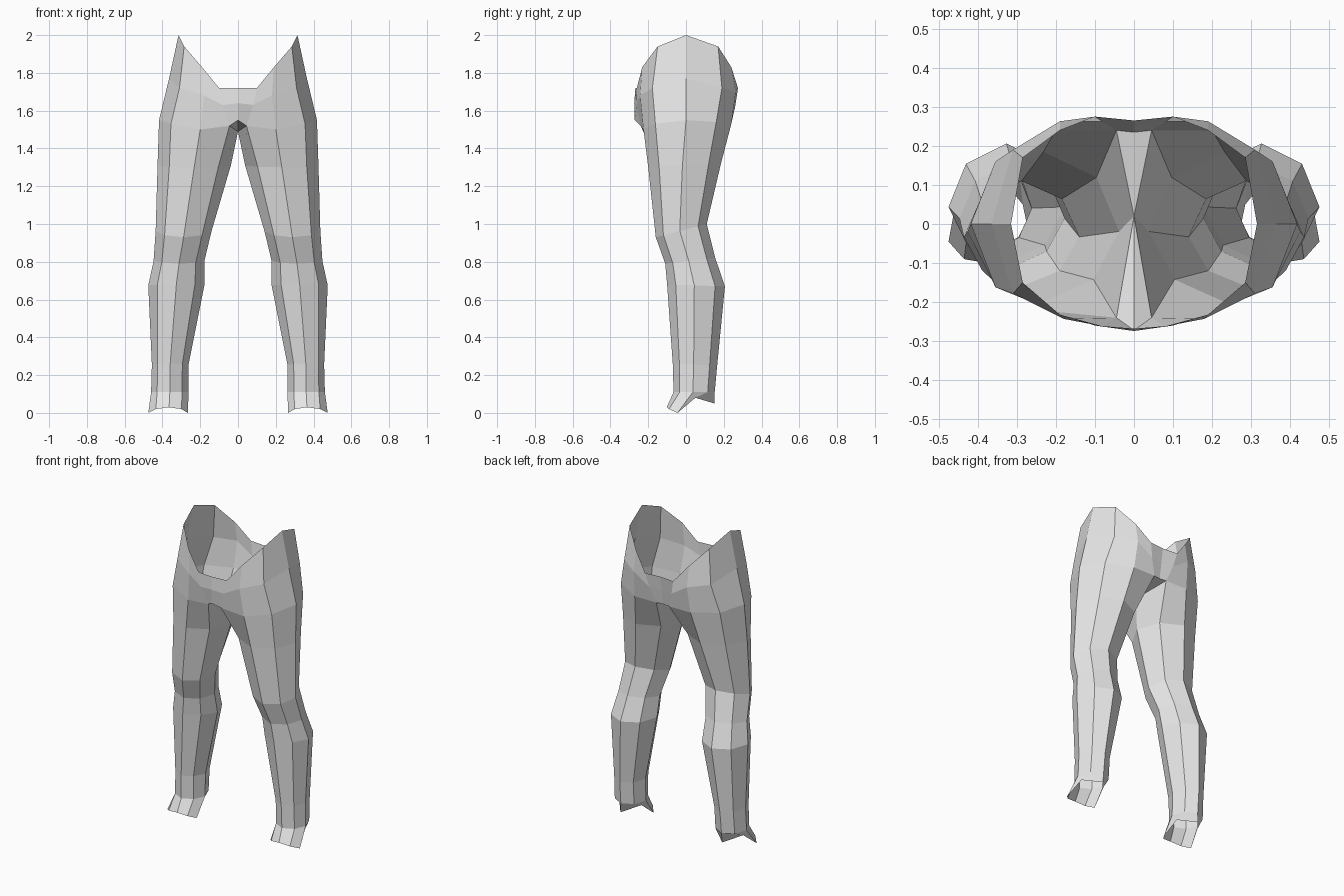
import bpy
import bmesh

# Remove the default cube only
default_cube = bpy.data.objects.get("Cube")
if default_cube:
    bpy.data.objects.remove(default_cube, do_unlink=True)


def make_material(name, colour):
    material = bpy.data.materials.new(name)
    material.use_nodes = True
    material.diffuse_color = colour
    for node in material.node_tree.nodes:
        if node.type == "BSDF_PRINCIPLED":
            node.inputs["Base Color"].default_value = colour
    return material


def add_row(bm, points):
    return [bm.verts.new(point) for point in points]


def bridge(bm, lower, upper, closed=False):
    """Join two rows of vertices with a band of quads facing outwards."""
    count = len(lower)
    for i in range(count if closed else count - 1):
        j = (i + 1) % count
        bm.faces.new((lower[i], lower[j], upper[j], upper[i]))


# Leg cross-section as fractions of width and depth: starts at the inner side,
# then runs round the front, the outer side and the back
LEG_SECTION = [(0, .47), (.17, .15), (.5, 0), (.84, .15),
               (1, .47), (.85, .83), (.5, 1), (.15, .83)]


def leg_ring(inner, outer, front, back, z_front, z_back):
    """Fit the leg section to a box, tilted from front height to back height."""
    return [(inner + (outer - inner) * u,
             front + (back - front) * v,
             z_front + (z_back - z_front) * v) for u, v in LEG_SECTION]


# Rows of the left hip panel, from the front centre round to the back centre
waist_row = [(0, -.268, 1.72), (.1, -.26, 1.72), (.19, -.232, 1.83),
             (.285, -.15, 1.94), (.315, 0, 2), (.285, .17, 1.94),
             (.19, .24, 1.83), (.1, .275, 1.72), (0, .265, 1.72)]
seat_row = [(0, -.274, 1.64), (.08, -.262, 1.63), (.18, -.243, 1.68),
            (.31, -.178, 1.72), (.365, 0, 1.77), (.31, .19, 1.72),
            (.19, .263, 1.7), (.08, .262, 1.63), (0, .25, 1.63)]
hip_row = [(0, -.272, 1.55), (.045, -.24, 1.52), (.2, -.225, 1.5),
           (.355, -.162, 1.53), (.418, 0, 1.55), (.355, .16, 1.54),
           (.2, .24, 1.53), (.045, .24, 1.53), (0, .235, 1.53)]
crotch_point = (0, .02, 1.49)

# Leg rings from thigh to ankle: inner, outer, front, back, front z, back z
leg_sizes = [
    (.038, .426, -.2, .185, 1.3, 1.32),    # thigh
    (.14, .436, -.16, .11, .93, 1),        # above the knee
    (.178, .447, -.11, .155, .79, .82),    # knee
    (.178, .475, -.1, .206, .68, .67),     # calf
    (.262, .456, -.07, .165, .26, .25),    # shin
    (.262, .46, -.066, .152, .11, .11),    # ankle
]

# Flared hem, in the same order as the leg section
hem_ring = [(.265, -.045, 0), (.3, -.09, .02), (.365, -.102, .03),
            (.435, -.09, .02), (.475, -.045, 0), (.445, .05, .08),
            (.365, .15, .05), (.285, .05, .08)]

bm = bmesh.new()

# Hip panels up to the open waist
waist = add_row(bm, waist_row)
seat = add_row(bm, seat_row)
hip = add_row(bm, hip_row)
bridge(bm, seat, waist)
bridge(bm, hip, seat)

# Gusset closing the space between the legs
crotch = bm.verts.new(crotch_point)
bm.faces.new((hip[1], hip[0], crotch))
bm.faces.new((hip[-1], hip[-2], crotch))

# Leg tube from the hip down to the open hem
upper = [crotch] + hip[1:-1]
for ring in [leg_ring(*size) for size in leg_sizes] + [hem_ring]:
    lower = add_row(bm, ring)
    bridge(bm, lower, upper, closed=True)
    upper = lower

mesh = bpy.data.meshes.new("trousers")
bm.to_mesh(mesh)
bm.free()
mesh.materials.append(make_material("light_grey_cloth", (.8, .8, .8, 1)))

# Mirror the left half to make the right half
trousers = bpy.data.objects.new("trousers", mesh)
bpy.context.scene.collection.objects.link(trousers)
mirror = trousers.modifiers.new("mirror", "MIRROR")
mirror.use_axis[0] = True
mirror.use_clip = True
mirror.use_mirror_merge = True
mirror.merge_threshold = .001
